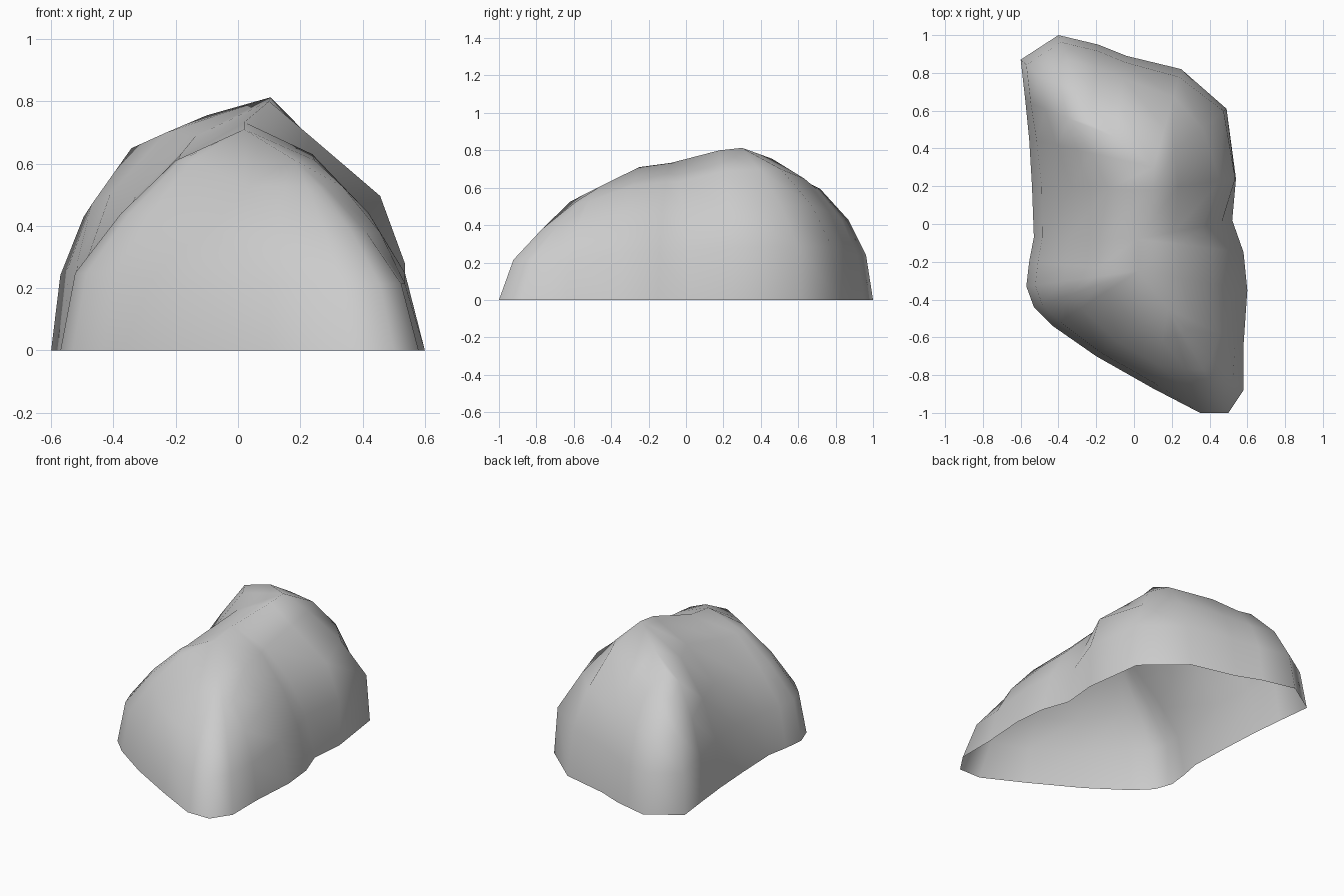
import bpy, bmesh
from mathutils import Vector

if "Cube" in bpy.data.objects:
    bpy.data.objects.remove(bpy.data.objects["Cube"])

# crest running diagonally over the rock, front to back
CREST = [(0.18, -0.45, 0.612), (0.02, -0.25, 0.71), (0.02, -0.08, 0.733), (0.1, 0.18, 0.80),
         (0.105, 0.30, 0.813), (-0.1, 0.46, 0.755), (-0.23, 0.53, 0.69)]

# how far each side leans in (0 = base outline, 1 = crest) at the ring heights
HEIGHTS = (0.35, 0.62, 0.86)
SLOPES = {
    "front": (0.07, 0.30, 0.60),
    "left": (0.08, 0.33, 0.63),
    "hump": (0.06, 0.22, 0.49),
    "back": (0.08, 0.28, 0.60),
    "right": (0.11, 0.31, 0.61),
    "shoulder": (0.01, 0.19, 0.70),
    "corner": (0.04, 0.33, 0.71),
    "nose": (0.14, 0.42, 0.75),
}

# ground outline, clockwise: x, y, crest point above, slope
OUTLINE = [
    (-0.20, -0.70, 0, "front"), (-0.43, -0.54, 1, "left"), (-0.53, -0.44, 1, "left"),
    (-0.57, -0.33, 1, "left"), (-0.555, -0.20, 1, "left"), (-0.53, -0.07, 2, "left"),
    (-0.54, 0.20, 3, "left"), (-0.555, 0.45, 4, "hump"), (-0.575, 0.65, 5, "hump"),
    (-0.60, 0.87, 6, "back"), (-0.40, 1.00, 6, "back"), (-0.19, 0.95, 6, "back"),
    (-0.04, 0.89, 5, "back"), (0.25, 0.82, 4, "back"), (0.49, 0.61, 4, "corner"),
    (0.54, 0.24, 3, "shoulder"), (0.52, 0.02, 2, "right"), (0.58, -0.15, 2, "right"),
    (0.60, -0.35, 1, "right"), (0.58, -0.64, 0, "right"), (0.58, -0.88, 0, "nose"),
    (0.50, -1.00, 0, "nose"), (0.35, -1.00, 0, "nose"), (0.10, -0.87, 0, "front"),
]

# rock shell, open underneath
bm = bmesh.new()
crest = [bm.verts.new(p) for p in CREST]
columns = []
for x, y, k, slope in OUTLINE:
    top = Vector(CREST[k])
    col = [bm.verts.new((x, y, 0))]
    for h, s in zip(HEIGHTS, SLOPES[slope]):
        p = Vector((x, y, 0)).lerp(top, s)
        p.z = top.z * h
        col.append(bm.verts.new(p))
    columns.append(col + [crest[k]])

for i, a in enumerate(columns):
    b = columns[(i + 1) % len(columns)]
    for j in range(len(a) - 1):
        ring = list(dict.fromkeys([a[j], a[j + 1], b[j + 1], b[j]]))
        bm.faces.new(ring).smooth = True

mesh = bpy.data.meshes.new("rock")
bm.to_mesh(mesh)
bm.free()
rock = bpy.data.objects.new("rock", mesh)
bpy.context.collection.objects.link(rock)
